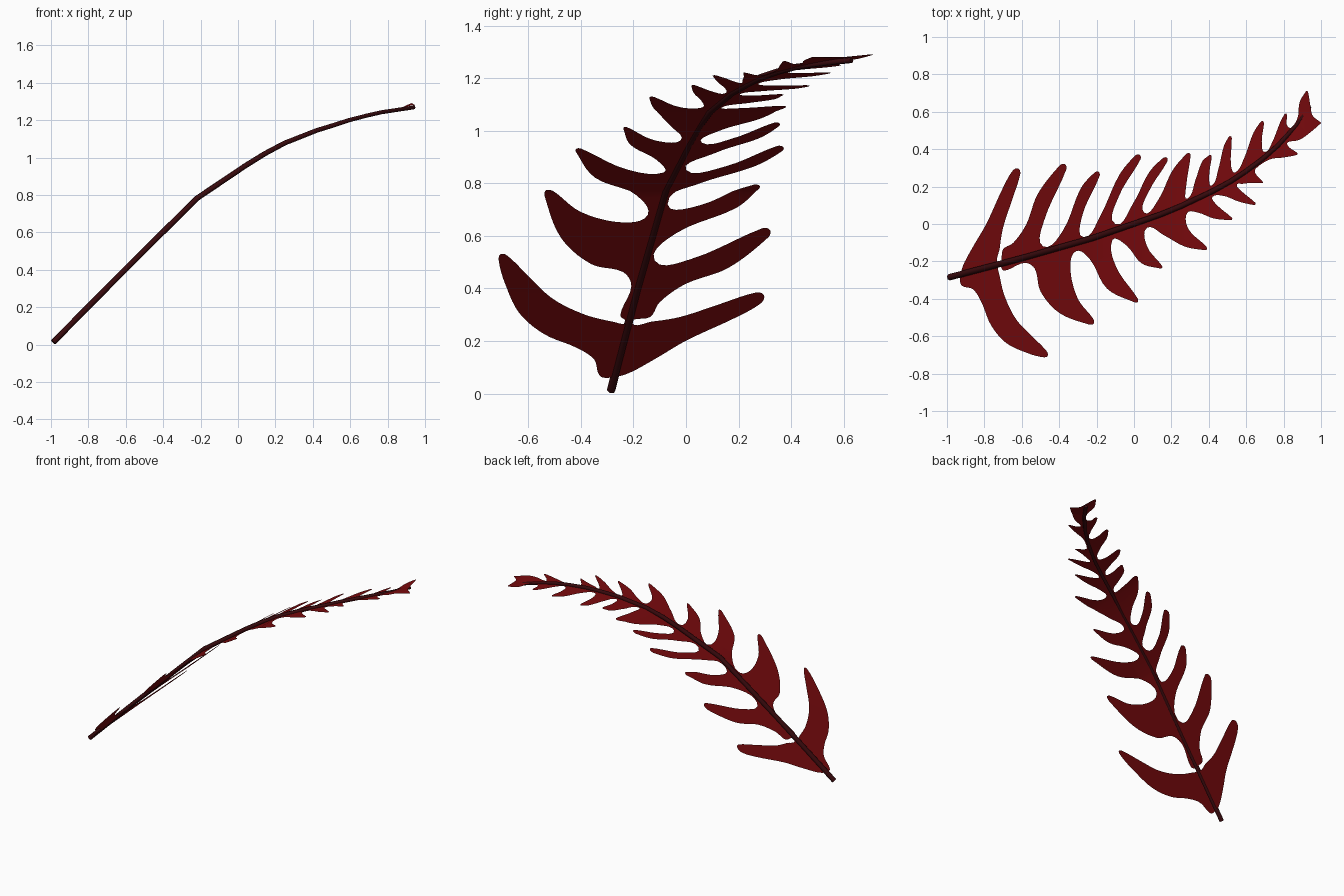
import bpy, bmesh
from mathutils import Vector
from mathutils.geometry import delaunay_2d_cdt

if "Cube" in bpy.data.objects:
    bpy.data.objects.remove(bpy.data.objects["Cube"])

# Stem path (x, y, z); the blade follows the same x-z arch, slightly lower near the base
STEM = [(-.988, -.285, .013), (-.6, -.183, .405), (-.22, -.075, .782), (.04, .015, .957),
        (.145, .052, 1.022), (.25, .095, 1.078), (.42, .175, 1.145), (.52, .23, 1.176), (.6, .283, 1.202),
        (.69, .35, 1.225), (.77, .42, 1.243), (.87, .53, 1.258), (.94, .63, 1.268)]
ARCH = [(x, z - (.012 if x < .2 else .004)) for x, y, z in STEM[:-2]] + [(.88, 1.266), (.93, 1.28), (1.01, 1.276)]

# Leaflets seen from above: (notch and outer edge), tip, (inner edge)
LEFT = [
    ([(-.93, -.30), (-.915, -.225), (-.86, -.12), (-.79, 0), (-.70, .195)], (-.62, .297),
     [(-.655, .12), (-.70, -.02), (-.718, -.13)]),
    ([(-.722, -.205), (-.70, -.135), (-.645, -.10), (-.575, 0), (-.515, .16)], (-.37, .32), [(-.48, .02)]),
    ([(-.485, -.12), (-.38, -.035), (-.285, .19)], (-.19, .28), [(-.275, .05)]),
    ([(-.27, -.07), (-.18, .045), (-.08, .26)], (.03, .37), [(-.08, .15)]),
    ([(-.10, .0), (-.005, .11), (.08, .275)], (.175, .355), [(.08, .175)]),
    ([(.055, .06), (.13, .13), (.205, .285)], (.295, .38), [(.28, .21)]),
    ([(.285, .135), (.33, .24), (.365, .335)], (.41, .37), [(.402, .26)]),
    ([(.415, .205), (.45, .29), (.48, .415)], (.515, .47), [(.518, .32)]),
    ([(.54, .275), (.59, .355), (.635, .48)], (.688, .55), [(.683, .44)]),
    ([(.70, .385), (.74, .44), (.78, .54)], (.813, .59), [(.817, .53)]),
    ([(.84, .515), (.875, .57), (.885, .65)], (.925, .712), [(.945, .62)]),
]
RIGHT = [
    ([(-.92, -.33), (-.86, -.35), (-.815, -.42), (-.765, -.54), (-.685, -.635), (-.57, -.69)],
     (-.462, -.706), [(-.545, -.60), (-.63, -.51), (-.69, -.39), (-.718, -.28)]),
    ([(-.722, -.222), (-.695, -.25), (-.585, -.208), (-.53, -.24), (-.50, -.36), (-.40, -.475)],
     (-.215, -.532), [(-.30, -.40), (-.34, -.24)]),
    ([(-.31, -.145), (-.235, -.19), (-.145, -.345)], (.02, -.417), [(-.095, -.23)]),
    ([(-.115, -.085), (-.04, -.115), (.04, -.21)], (.15, -.235), [(.07, -.12)]),
    ([(.07, -.02), (.16, -.06), (.27, -.12)], (.39, -.135), [(.29, -.025)]),
    ([(.285, .06), (.345, .06), (.425, .03)], (.525, .025), [(.44, .105)]),
    ([(.42, .145), (.48, .15), (.56, .12)], (.65, .105), [(.57, .18)]),
    ([(.55, .21), (.58, .215), (.63, .22)], (.69, .22), [(.65, .27)]),
    ([(.65, .295), (.725, .345), (.795, .355)], (.875, .375), [(.83, .41)]),
    ([(.82, .435), (.885, .45), (.955, .50)], (1.0, .54), [(.955, .58)]),
]


def material(name, rgb):
    m = bpy.data.materials.new(name)
    m.diffuse_color = (*rgb, 1)
    m.use_nodes = True
    m.node_tree.nodes["Principled BSDF"].inputs["Base Color"].default_value = m.diffuse_color
    return m


def arch(x):
    for (x0, z0), (x1, z1) in zip(ARCH, ARCH[1:]):
        if x <= x1:
            break
    return z0 + (z1 - z0) * (x - x0) / (x1 - x0)


def side(leaflets):
    """Control points along one side, with every tip rounded off."""
    pts = []
    for outer, tip, inner in leaflets:
        o, t, i = [Vector(p) for p in outer], Vector(tip), [Vector(p) for p in inner]
        d = (t - (o[-1] + i[0]) / 2).normalized()
        r = min(.022, .033 * (t - o[0]).length)
        n = Vector((-d.y, d.x)) * r
        if n.dot(o[-1] - i[0]) < 0:
            n = -n
        pts += o + [t - d * r + n, t, t - d * r - n] + i
    return pts


def smooth_loop(p, steps=5):
    """Closed Hermite curve through the points."""
    n = len(p)
    tan = [(p[(k + 1) % n] - p[k - 1]).normalized() for k in range(n)]
    out = []
    for k in range(n):
        a, b = p[k], p[(k + 1) % n]
        length = (b - a).length
        for s in range(steps):
            t = s / steps
            out.append(a * (2*t**3 - 3*t*t + 1) + b * (3*t*t - 2*t**3)
                       + tan[k] * length * (t**3 - 2*t*t + t)
                       + tan[(k + 1) % n] * length * (t**3 - t*t))
    return out


# Blade: flat outline, filled, sliced across its length and bent to the arch
outline = smooth_loop(side(RIGHT) + side(LEFT)[::-1])
count = len(outline)
edges = [(k, (k + 1) % count) for k in range(count)]
verts, _, tris, *_ = delaunay_2d_cdt(outline, edges, [], 1, 1e-5)
bm = bmesh.new()
bv = [bm.verts.new((v.x, v.y, 0)) for v in verts]
for t in tris:
    bm.faces.new([bv[k] for k in t])
for x, _ in ARCH[1:-1]:
    bmesh.ops.bisect_plane(bm, geom=bm.verts[:] + bm.edges[:] + bm.faces[:], dist=1e-5,
                           plane_co=(x, 0, 0), plane_no=(1, 0, 0))
for v in bm.verts:
    v.co.z = arch(v.co.x) + .1 * max(0, v.co.y - .6)
bmesh.ops.triangulate(bm, faces=bm.faces[:])
bm.normal_update()
bmesh.ops.reverse_faces(bm, faces=[f for f in bm.faces if f.normal.z < 0])
me = bpy.data.meshes.new("blade")
bm.to_mesh(me)
bm.free()
me.shade_smooth()
me.materials.append(material("leaf_red", (.19, .003, .004)))
bpy.context.collection.objects.link(bpy.data.objects.new("blade", me))

# Stem: tapered tube
cu = bpy.data.curves.new("stem", 'CURVE')
cu.dimensions = '3D'
cu.bevel_depth = .017
cu.bevel_resolution = 1
cu.use_fill_caps = True
sp = cu.splines.new('POLY')
sp.points.add(len(STEM) - 1)
for k, (pt, co) in enumerate(zip(sp.points, STEM)):
    pt.co = (*co, 1)
    pt.radius = 1 - .35 * k / (len(STEM) - 1)
cu.materials.append(material("stem_dark", (.04, .003, .004)))
bpy.context.collection.objects.link(bpy.data.objects.new("stem", cu))
